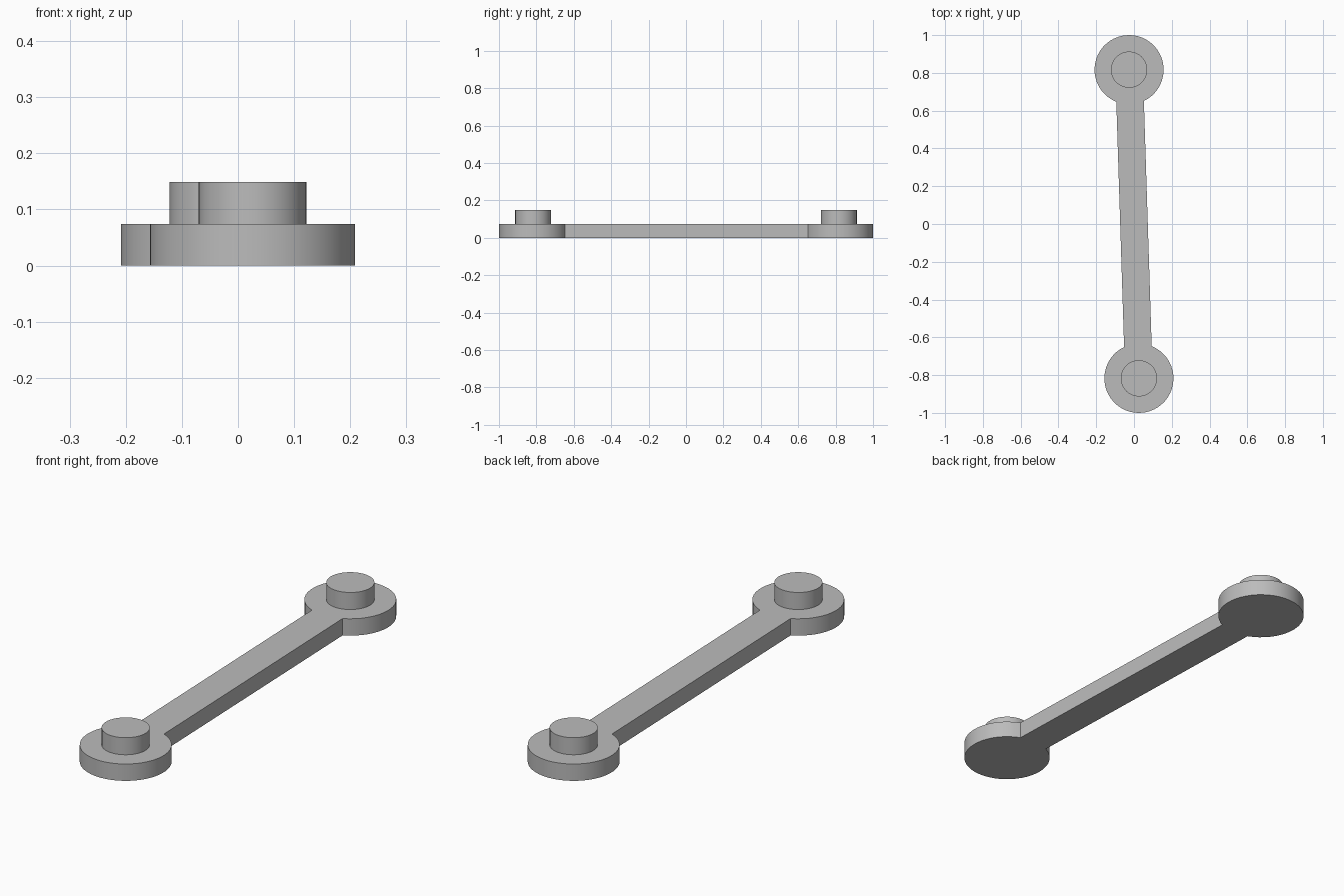
import bpy, bmesh
from math import sin, cos, asin, atan2, pi, hypot
from mathutils import Matrix

cube = bpy.data.objects.get("Cube")
if cube:
    bpy.data.objects.remove(cube, do_unlink=True)

END_X, END_Y = 0.026, 0.817      # centre of the front eye
EYE_R, PIN_R, BAR_HALF = 0.183, 0.096, 0.073
PLATE_TOP, PIN_TOP = 0.074, 0.149
REACH = hypot(END_X, END_Y)
TILT = Matrix.Rotation(atan2(END_X, END_Y), 4, "Z")

grey = bpy.data.materials.new("plain grey")
grey.use_nodes = True
colour = (0.5, 0.5, 0.5, 1)
grey.diffuse_color = colour
grey.node_tree.nodes["Principled BSDF"].inputs["Base Color"].default_value = colour


def prism(name, outline, bottom, top):
    """Extrude a closed outline upwards and tilt it with the link."""
    bm = bmesh.new()
    base = bm.faces.new([bm.verts.new((x, y, bottom)) for x, y in outline])
    lid = bmesh.ops.extrude_face_region(bm, geom=[base], use_keep_orig=True)
    for v in [g for g in lid["geom"] if isinstance(g, bmesh.types.BMVert)]:
        v.co.z = top
    bmesh.ops.recalc_face_normals(bm, faces=bm.faces)
    bm.transform(TILT)
    mesh = bpy.data.meshes.new(name)
    bm.to_mesh(mesh)
    bm.free()
    mesh.materials.append(grey)
    obj = bpy.data.objects.new(name, mesh)
    bpy.context.collection.objects.link(obj)
    bpy.ops.object.select_all(action="DESELECT")
    obj.select_set(True)
    bpy.context.view_layer.objects.active = obj
    bpy.ops.object.shade_smooth_by_angle(angle=pi / 6)


def arc(cy, radius, start, end, steps):
    angles = [start + (end - start) * i / steps for i in range(steps + 1)]
    return [(radius * cos(a), cy + radius * sin(a)) for a in angles]


# Flat link: two round eyes joined by a straight bar
neck = asin(BAR_HALF / EYE_R)
back_eye = arc(REACH, EYE_R, -pi / 2 + neck, 3 * pi / 2 - neck, 40)
front_eye = [(-x, -y) for x, y in back_eye]
prism("link_plate", back_eye + front_eye, 0, PLATE_TOP)

# Round pin on each eye
for name, side in (("front_pin", -1), ("back_pin", 1)):
    prism(name, arc(side * REACH, PIN_R, 0, 2 * pi, 40)[:-1], PLATE_TOP, PIN_TOP)
